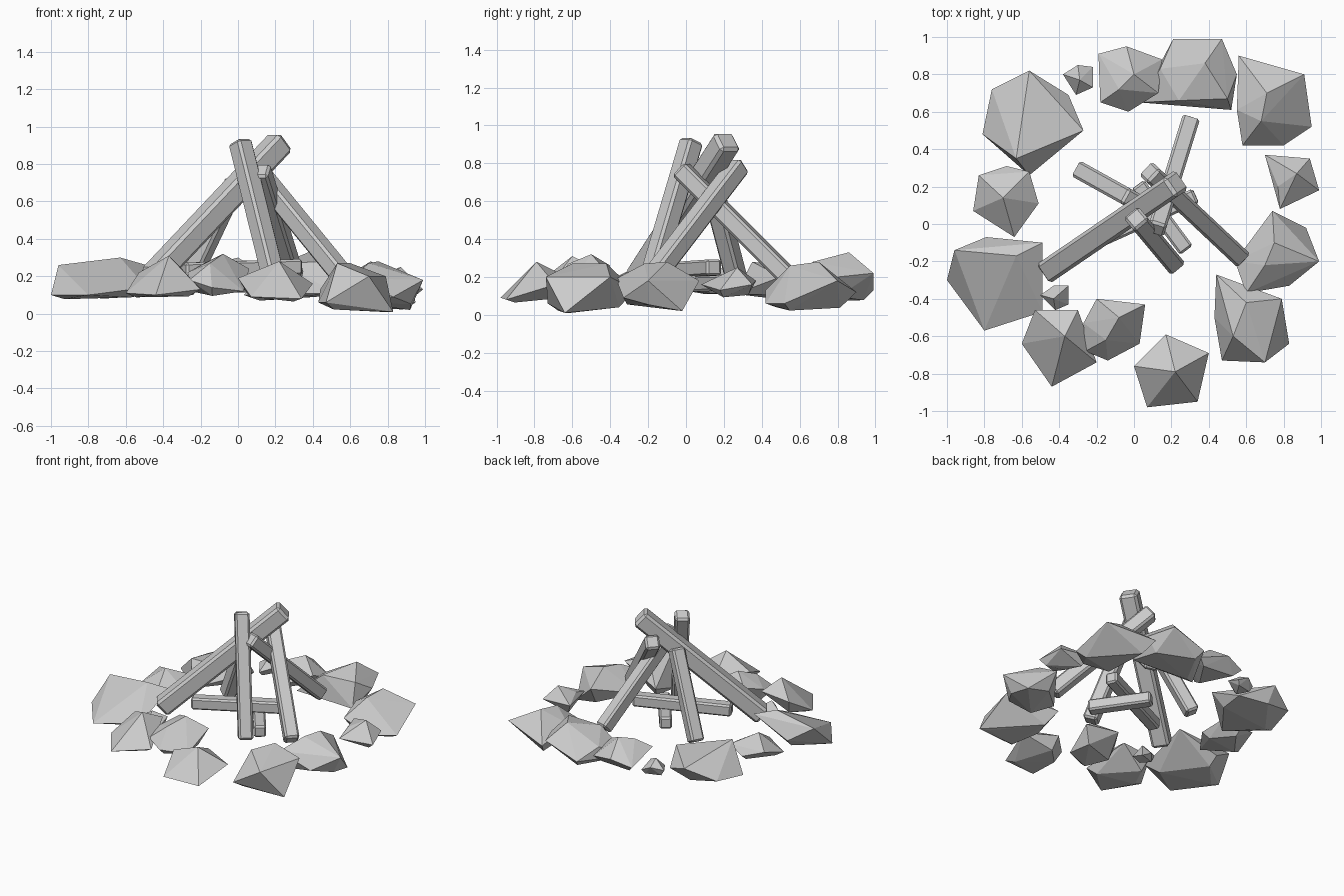
import bpy
import bmesh
from mathutils import Vector

default_cube = bpy.data.objects.get("Cube")
if default_cube:
    bpy.data.objects.remove(default_cube, do_unlink=True)

# One flat grey for stone and wood alike
grey = bpy.data.materials.new("plain_grey")
grey.use_nodes = True
colour = (0.6, 0.6, 0.6, 1)
grey.diffuse_color = colour
grey.node_tree.nodes["Principled BSDF"].inputs["Base Color"].default_value = colour


def finish(bm, name):
    """Turn a bmesh into a flat-shaded object with the shared material."""
    bmesh.ops.recalc_face_normals(bm, faces=bm.faces)
    mesh = bpy.data.meshes.new(name)
    bm.to_mesh(mesh)
    bm.free()
    mesh.materials.append(grey)
    obj = bpy.data.objects.new(name, mesh)
    bpy.context.collection.objects.link(obj)
    return obj


def rock(name, girdle, peaks, low):
    """Faceted stone: the hull of an uneven girdle, its peaks and a smaller underside."""
    bm = bmesh.new()
    girdle = [Vector(p) for p in girdle]
    middle = sum(girdle, Vector()) / len(girdle)
    for index, point in enumerate(girdle):
        bm.verts.new(point)
        if index % 2 == 0:
            under = middle.lerp(point, 0.7)
            bm.verts.new((under.x, under.y, low + (point.z - low) * 0.25))
    for peak in peaks:
        bm.verts.new(peak)
    hull = bmesh.ops.convex_hull(bm, input=bm.verts)
    spare = {v for v in hull["geom_interior"] + hull["geom_unused"]
             if isinstance(v, bmesh.types.BMVert)}
    bmesh.ops.delete(bm, geom=list(spare), context="VERTS")
    return finish(bm, name)


def log(name, start, end, width):
    """Square stick with chamfered edges running between two points."""
    start, end = Vector(start), Vector(end)
    along = end - start
    bm = bmesh.new()
    bmesh.ops.create_cube(bm, size=1)
    bmesh.ops.scale(bm, vec=(width, width, along.length), verts=bm.verts)
    obj = finish(bm, name)
    obj.location = (start + end) / 2
    obj.rotation_mode = "QUATERNION"
    obj.rotation_quaternion = along.to_track_quat("Z", "Y")
    chamfer = obj.modifiers.new("chamfer", "BEVEL")
    chamfer.width = width * 0.14
    chamfer.segments = 1
    return obj


# Front stones
rock("front_rock",
     [(.17, -.59, .18), (.4, -.69, .16), (.34, -.95, .08), (.07, -.98, .09), (0, -.76, .19)],
     peaks=[(.22, -.79, .28)], low=.06)
rock("front_small_rock",
     [(-.27, -.53, .22), (-.2, -.4, .26), (.06, -.43, .24),
      (.03, -.64, .12), (-.14, -.73, .14), (-.26, -.68, .18)],
     peaks=[(-.08, -.5, .32), (-.15, -.62, .27)], low=.08)
rock("front_right_rock",
     [(-.53, -.46, .22), (-.3, -.46, .24), (-.2, -.74, .13),
      (-.44, -.87, .1), (-.6, -.64, .11)],
     peaks=[(-.37, -.6, .31)], low=.08)
rock("front_left_rock",
     [(.44, -.27, .13), (.79, -.4, .2), (.83, -.64, .01),
      (.7, -.74, .2), (.47, -.73, .06), (.43, -.5, .06)],
     peaks=[(.53, -.6, .27), (.6, -.42, .27)], low=.01)
rock("front_pebble",
     [(-.5, -.38, .18), (-.43, -.33, .15), (-.35, -.33, .18),
      (-.35, -.43, .14), (-.42, -.46, .17)],
     peaks=[(-.43, -.4, .23)], low=.1)

# Side stones
rock("right_large_rock",
     [(-.79, -.07, .15), (-.49, -.1, .26), (-.49, -.47, .14),
      (-.8, -.57, .1), (-1, -.3, .1), (-.96, -.14, .26)],
     peaks=[(-.63, -.17, .3)], low=.07)
rock("right_small_rock",
     [(-.68, .31, .15), (-.56, .28, .2), (-.51, .11, .15),
      (-.64, -.07, .14), (-.86, .07, .14), (-.83, .26, .2)],
     peaks=[(-.7, .14, .27)], low=.1)
rock("left_large_rock",
     [(.74, .07, .18), (.92, -.02, .02), (.99, -.2, .18),
      (.83, -.33, .09), (.6, -.37, .19), (.54, -.2, .1)],
     peaks=[(.75, -.1, .28), (.7, -.22, .27)], low=.01)
rock("left_small_rock",
     [(.7, .37, .18), (.94, .35, .16), (.99, .18, .13), (.78, .08, .16), (.77, .2, .2)],
     peaks=[(.87, .27, .25)], low=.08)

# Back stones
rock("back_left_rock",
     [(.56, .9, .12), (.91, .8, .18), (.95, .52, .06),
      (.8, .42, .06), (.58, .42, .13), (.55, .61, .18)],
     peaks=[(.71, .7, .28), (.68, .55, .26)], low=.01)
rock("back_rock",
     [(.21, .99, .13), (.47, .99, .22), (.55, .8, .2),
      (.52, .61, .11), (.03, .65, .1), (.14, .83, .2)],
     peaks=[(.38, .86, .33), (.24, .66, .27), (.5, .67, .28)], low=.06)
rock("back_middle_rock",
     [(-.19, .91, .16), (-.04, .95, .2), (.15, .88, .15),
      (.13, .7, .22), (-.03, .6, .15), (-.18, .65, .22)],
     peaks=[(0, .8, .3), (-.08, .72, .28)], low=.1)
rock("back_pebble",
     [(-.38, .8, .15), (-.3, .85, .17), (-.22, .84, .13), (-.22, .73, .17), (-.31, .69, .13)],
     peaks=[(-.29, .77, .21)], low=.09)
rock("back_right_rock",
     [(-.56, .82, .22), (-.35, .69, .12), (-.27, .5, .2),
      (-.56, .26, .11), (-.81, .48, .11), (-.76, .72, .14)],
     peaks=[(-.63, .35, .28)], low=.07)

# Leaning logs of the tepee
log("thick_leaning_log", start=(-.46, -.25, .19), end=(.23, .22, .92), width=.125)
log("front_leaning_log", start=(.21, -.21, .11), end=(.01, .03, .92), width=.1)
log("left_leaning_log", start=(.57, -.18, .19), end=(.08, .28, .79), width=.1)
log("back_leaning_log", start=(.3, .55, .19), end=(.12, -.03, .77), width=.095)
log("right_leaning_log", start=(-.28, .28, .14), end=(-.01, .13, .71), width=.095)

# Logs lying crosswise beneath
log("upper_lying_log", start=(-.29, -.13, .23), end=(.33, .15, .25), width=.085)
log("lower_lying_log", start=(.28, -.14, .16), end=(.02, .21, .17), width=.085)
